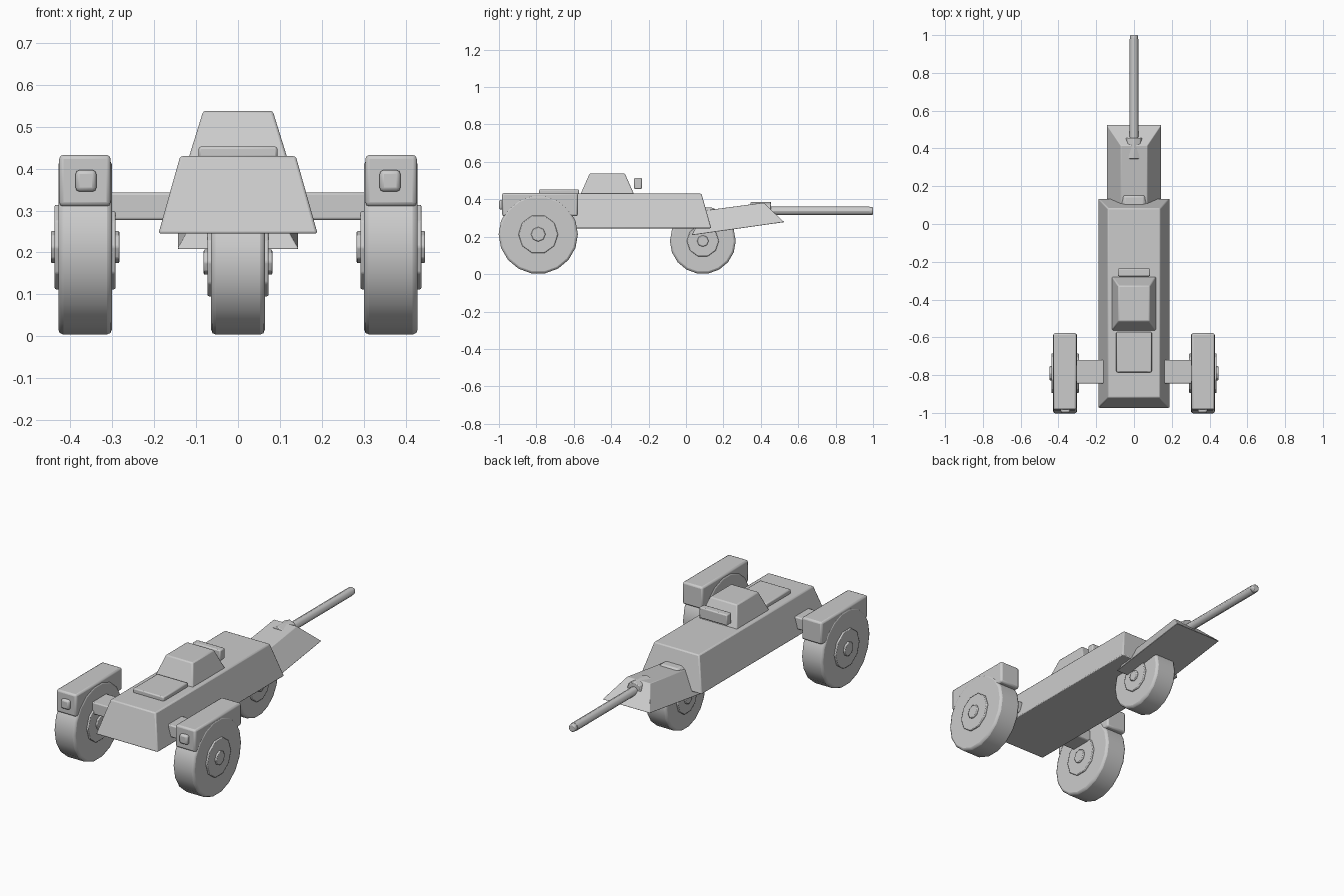
import bpy, bmesh, math

if "Cube" in bpy.data.objects:
    bpy.data.objects.remove(bpy.data.objects["Cube"])

mat = bpy.data.materials.new("light_grey")
mat.diffuse_color = (0.6, 0.6, 0.6, 1)
mat.use_nodes = True
mat.node_tree.nodes["Principled BSDF"].inputs["Base Color"].default_value = mat.diffuse_color


def finish(name, bm, bevel=0.006, angle=30):
    bmesh.ops.recalc_face_normals(bm, faces=bm.faces)
    me = bpy.data.meshes.new(name)
    bm.to_mesh(me)
    bm.free()
    me.materials.append(mat)
    ob = bpy.data.objects.new(name, me)
    bpy.context.collection.objects.link(ob)
    bpy.ops.object.select_all(action='DESELECT')
    bpy.context.view_layer.objects.active = ob
    ob.select_set(True)
    if bevel:
        m = ob.modifiers.new("bevel", 'BEVEL')
        m.width, m.segments = bevel, 2
        m.limit_method, m.angle_limit = 'ANGLE', math.radians(30)
    bpy.ops.object.shade_smooth_by_angle(angle=math.radians(angle))
    return ob


def hull(name, bottom, top, bevel=0.006):
    """Solid between two rectangles given as (half_width, front (y, z), back (y, z), x centre)."""
    bm = bmesh.new()
    rings = []
    for w, (y0, z0), (y1, z1), cx in (bottom, top):
        rings.append([bm.verts.new(p) for p in
                      ((cx - w, y0, z0), (cx + w, y0, z0), (cx + w, y1, z1), (cx - w, y1, z1))])
    a, b = rings
    bm.faces.new(a[::-1])
    bm.faces.new(b)
    for i in range(4):
        j = (i + 1) % 4
        bm.faces.new((a[i], a[j], b[j], b[i]))
    return finish(name, bm, bevel)


def box(name, x, y, z, bevel=0.006):
    w, cx = (x[1] - x[0]) / 2, (x[0] + x[1]) / 2
    return hull(name, (w, (y[0], z[0]), (y[1], z[0]), cx),
                (w, (y[0], z[1]), (y[1], z[1]), cx), bevel)


def cylinder(name, axis, centre, r, length, sides, bevel=0.004, r2=None):
    bm = bmesh.new()
    bmesh.ops.create_cone(bm, cap_ends=True, segments=sides, radius1=r,
                          radius2=r if r2 is None else r2, depth=length)
    ob = finish(name, bm, bevel)
    ob.location = centre
    ob.rotation_euler = (0, math.pi / 2, 0) if axis == 'x' else (-math.pi / 2, 0, 0)
    return ob


def wheel(name, centre, r, width, hub_r, cap_r):
    # tyre with a stepped hub showing on both sides
    cylinder(name + "_tyre", 'x', centre, r, width, 18, 0.012)
    cylinder(name + "_hub", 'x', centre, hub_r, width + 0.018, 10)
    cylinder(name + "_cap", 'x', centre, cap_r, width + 0.036, 8)


# main body, cabin and roof fittings
hull("body", (0.19, (-0.975, 0.245), (0.135, 0.245), 0), (0.138, (-0.92, 0.43), (0.083, 0.43), 0))
hull("cabin", (0.118, (-0.565, 0.425), (-0.277, 0.425), 0), (0.083, (-0.515, 0.538), (-0.327, 0.538), 0))
box("roof_hatch", (-0.094, 0.094), (-0.785, -0.572), (0.425, 0.453))
box("rear_visor", (-0.085, 0.085), (-0.277, -0.236), (0.455, 0.515))

# front axle, wheels, wheel housings and lamps
box("axle", (-0.32, 0.32), (-0.845, -0.72), (0.277, 0.343))
for s, side in ((-1, "left"), (1, "right")):
    def span(a, b):
        return tuple(sorted((s * a, s * b)))
    wheel(side + "_wheel", (s * 0.365, -0.79, 0.213), 0.212, 0.128, 0.106, 0.039)
    box(side + "_housing", span(0.304, 0.427), (-0.983, -0.578), (0.31, 0.433), 0.01)
    box(side + "_lamp", span(0.338, 0.388), (-1.0, -0.96), (0.345, 0.397), 0.01)

# rear wheel under the gun mount
wheel("rear_wheel", (0, 0.09, 0.177), 0.176, 0.128, 0.086, 0.031)

# sloped gun mount and the barrel
hull("gun_mount", (0.145, (0.03, 0.208), (0.525, 0.278), 0),
     (0.07, (0.1, 0.34), (0.415, 0.382), 0), 0.003)
box("mount_hinge", (-0.06, 0.06), (0.06, 0.155), (0.29, 0.355), 0.015)
cylinder("mantlet", 'y', (0, 0.4, 0.34), 0.046, 0.11, 8)
cylinder("barrel", 'y', (0, 0.7, 0.338), 0.023, 0.56, 12, 0)
cylinder("muzzle", 'y', (0, 0.985, 0.338), 0.022, 0.03, 8, 0.005)
